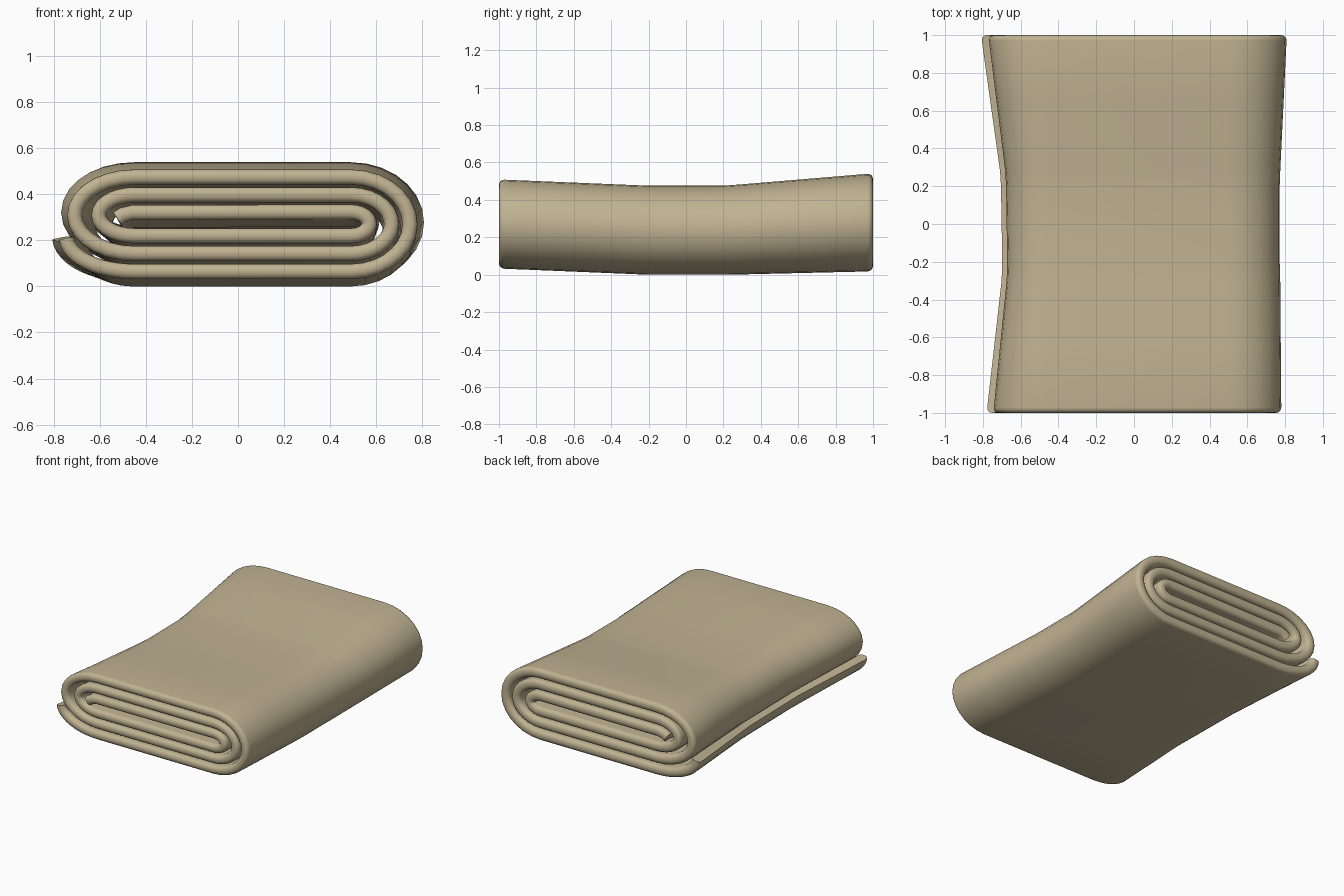
import bpy, bmesh, math

if "Cube" in bpy.data.objects:
    bpy.data.objects.remove(bpy.data.objects["Cube"])

HALF = 0.033          # half the cloth thickness
ROUND = 0.029         # rounding of the cloth edges


def arc(cx, z0, z1, rx, a0, a1, n=14):
    """Elliptical bend whose ends sit at heights z0 / z1."""
    cz, rz = (z0 + z1) / 2, (z0 - z1) / 2
    return [(cx + rx * math.cos(math.radians(a0 + (a1 - a0) * i / n)),
             cz + rz * math.sin(math.radians(a0 + (a1 - a0) * i / n)))
            for i in range(n + 1)]


def right_bend(z_top, z_bot, cx, rx):
    return arc(cx, z_top, z_bot, rx, 90, -90)


def left_bend(z_top, z_bot, cx, rx):
    return arc(cx, z_top, z_bot, rx, 270, 90)


# Centre line of the roll, from the inside end to the loose tail
path = [(-0.525, 0.297), (-0.50, 0.313), (-0.46, 0.323)]
path += right_bend(0.325, 0.222, 0.49, 0.08)
path += left_bend(0.40, 0.222, -0.45, 0.156)
path += right_bend(0.40, 0.145, 0.49, 0.177)
path += left_bend(0.477, 0.145, -0.45, 0.262)
path += right_bend(0.477, 0.067, 0.49, 0.257)
path += arc(-0.45, 0.363, 0.067, 0.298, 270, 182, 12)

# Unit normals of the centre line
normals = []
for i in range(len(path)):
    a, b = path[max(i - 1, 0)], path[min(i + 1, len(path) - 1)]
    dx, dz = b[0] - a[0], b[1] - a[1]
    d = math.hypot(dx, dz)
    normals.append((-dz / d, dx / d))

# Shape along the length: y, left stretch, right stretch, height scale, bottom
KEYS = [(-1, 1.0, 1.0, 1.0, 0.033), (-0.3, 0.76, 0.98, 1.0, 0.004),
        (-0.2, 0.75, 0.97, 1.0, 0.0), (0.2, 0.77, 0.97, 1.0, 0.0),
        (0.28, 0.785, 0.98, 1.01, 0.001), (1, 1.09, 1.1, 1.10, 0.018)]


def shape(x, y, z):
    for k0, k1 in zip(KEYS, KEYS[1:]):
        if y <= k1[0]:
            break
    t = (y - k0[0]) / (k1[0] - k0[0])
    left, right, hs, base = [p + (q - p) * t for p, q in zip(k0[1:], k1[1:])]
    if x < -0.45:
        x = -0.45 + (x + 0.45) * left
    elif x > 0.49:
        x = 0.49 + (x - 0.49) * right
    return (x, y, base + (z - 0.034) * hs)


# Rounded cross-section of the cloth: (y, offset along normal)
profile = []
mids = [-0.65, -0.3, -0.2, 0.0, 0.2, 0.28, 0.65]
for sy, sn, a0 in ((1, 1, 0), (-1, 1, 90), (-1, -1, 180), (1, -1, 270)):
    for j in range(5):
        a = math.radians(a0 + 90 * j / 4)
        profile.append((sy * (1 - ROUND) + ROUND * math.cos(a),
                        sn * (HALF - ROUND) + ROUND * math.sin(a)))
    if a0 == 0:
        profile += [(y, HALF) for y in reversed(mids)]
    if a0 == 180:
        profile += [(y, -HALF) for y in mids]

# Sweep the cloth section along the roll
bm = bmesh.new()
rings = [[bm.verts.new(shape(px + nx * n, y, pz + nz * n)) for y, n in profile]
         for (px, pz), (nx, nz) in zip(path, normals)]
m = len(profile)
for r0, r1 in zip(rings, rings[1:]):
    for j in range(m):
        bm.faces.new((r0[j], r0[(j + 1) % m], r1[(j + 1) % m], r1[j]))
# End caps, stitched straight across the thickness
for ring in (rings[0], rings[-1]):
    for j in range(m // 2 - 1):
        a, b, c, d = ring[j], ring[j + 1], ring[m - 2 - j], ring[m - 1 - j]
        bm.faces.new((a, b, c, d) if b is not c else (a, b, d))
bmesh.ops.recalc_face_normals(bm, faces=bm.faces)
mesh = bpy.data.meshes.new("rolled_towel")
bm.to_mesh(mesh)
bm.free()
towel = bpy.data.objects.new("rolled_towel", mesh)
bpy.context.collection.objects.link(towel)

# Tan cloth
mat = bpy.data.materials.new("tan_cloth")
mat.diffuse_color = (0.53, 0.45, 0.29, 1)
mat.use_nodes = True
mat.node_tree.nodes["Principled BSDF"].inputs["Base Color"].default_value = mat.diffuse_color
mesh.materials.append(mat)

bpy.context.view_layer.objects.active = towel
towel.select_set(True)
bpy.ops.object.shade_smooth_by_angle(angle=math.radians(40))
